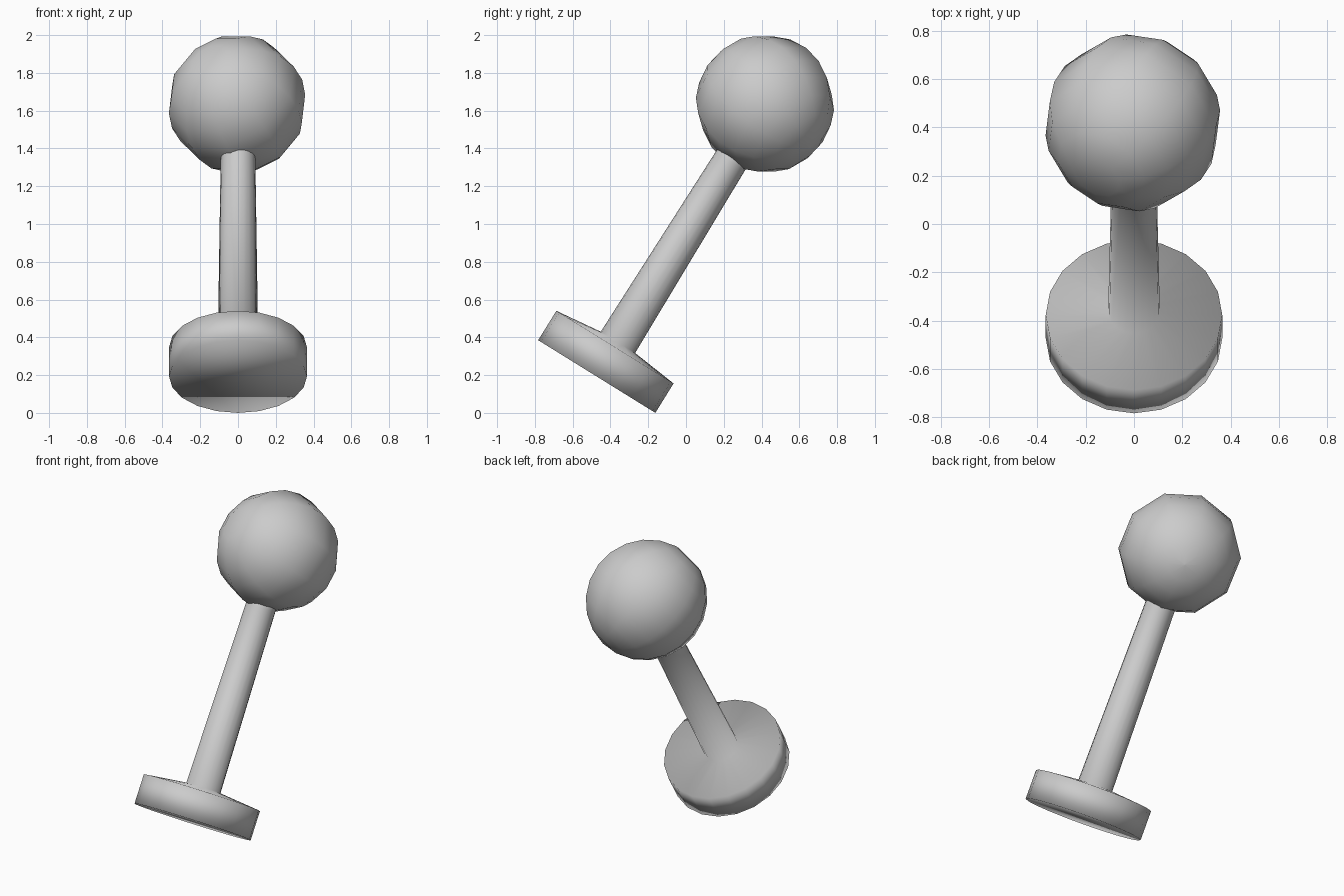
import bpy, bmesh, math
from mathutils import Vector, Matrix

if "Cube" in bpy.data.objects:
    bpy.data.objects.remove(bpy.data.objects["Cube"])

def lathe(name, profile, sides, origin, axis, twist=0.0):
    """Revolve (radius, height) points about an axis, closing both ends."""
    bm = bmesh.new()
    rings = []
    for r, h in profile:
        rings.append([bm.verts.new((r * math.cos(a), r * math.sin(a), h))
                      for a in (twist + 2 * math.pi * i / sides for i in range(sides))])
    for a, b in zip(rings, rings[1:]):
        for i in range(sides):
            j = (i + 1) % sides
            bm.faces.new((a[i], a[j], b[j], b[i]))
    bm.faces.new(rings[0][::-1])
    bm.faces.new(rings[-1])
    rot = Vector(axis).to_track_quat('Z', 'Y').to_matrix().to_4x4()
    bm.transform(Matrix.Translation(origin) @ rot)
    bmesh.ops.recalc_face_normals(bm, faces=bm.faces)
    for f in bm.faces:
        f.smooth = True
    mesh = bpy.data.meshes.new(name)
    bm.to_mesh(mesh)
    bm.free()
    obj = bpy.data.objects.new(name, mesh)
    bpy.context.collection.objects.link(obj)
    return obj

# Leaning post with its flat round flange
lean = (0, 0.527, 0.85)
lathe("flange_and_post",
      [(0.365, 0), (0.365, 0.183), (0.107, 0.213), (0.092, 1.34), (0.091, 1.45)],
      20, (0, -0.4725, 0.1925), lean)

# Faceted ball whose small flat cap points up, forward and left
R, n = 0.368, 11
ball = [(R * math.sin(math.pi * k / n), R * math.cos(math.pi * k / n))
        for k in range(n - 1, 0, -1)]
ball = [(0.004, -R)] + ball
lathe("ball", ball, 10, (-0.005, 0.418, 1.636), (-0.42, -0.63, 0.65))
